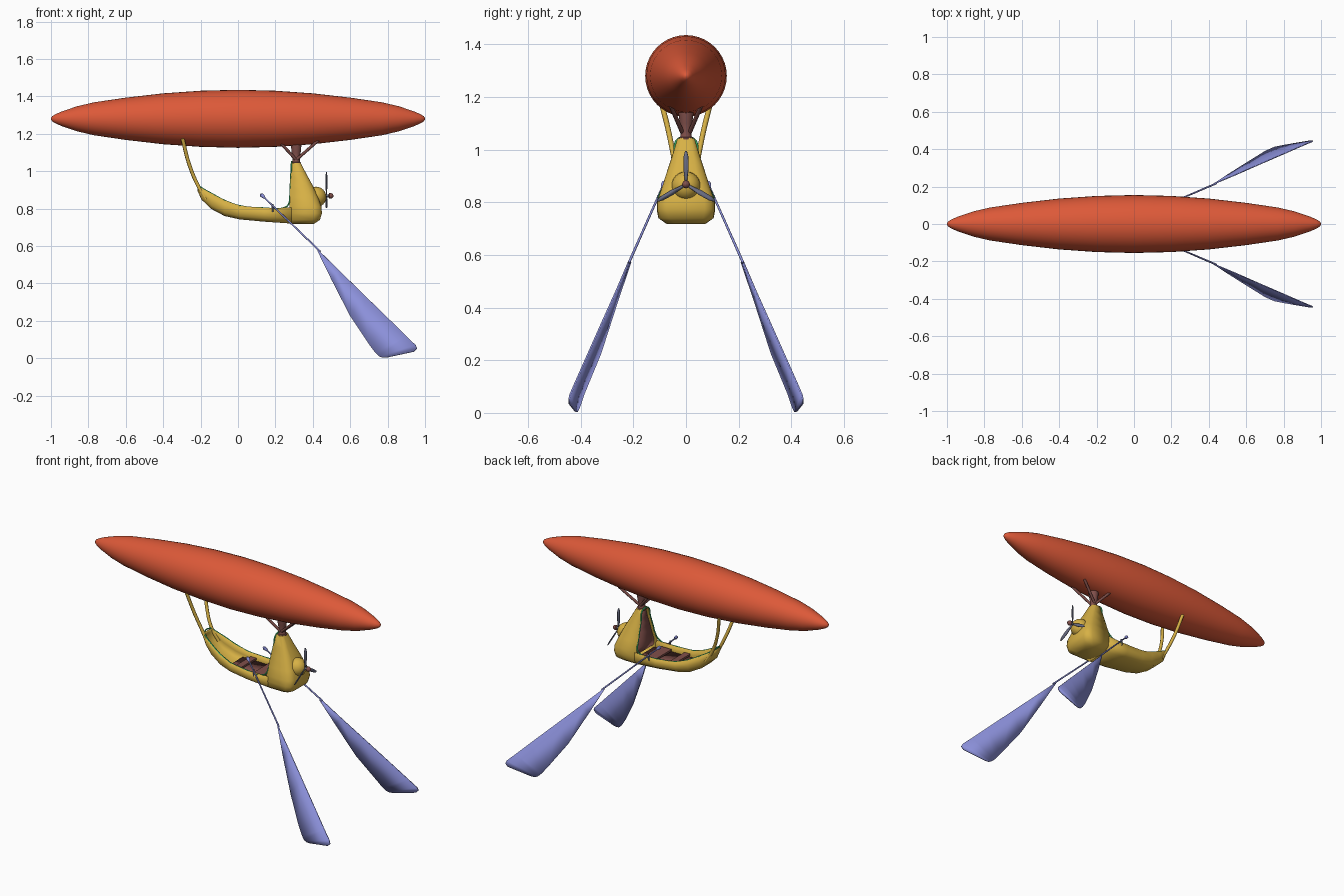
import bpy, bmesh, math
from mathutils import Vector

if "Cube" in bpy.data.objects:
    bpy.data.objects.remove(bpy.data.objects["Cube"])


def mat(name, rgb):
    m = bpy.data.materials.new(name)
    m.diffuse_color = (*rgb, 1)
    m.use_nodes = True
    m.node_tree.nodes["Principled BSDF"].inputs["Base Color"].default_value = m.diffuse_color
    return m


RED = mat("red", (0.72, 0.10, 0.04))
YELLOW = mat("yellow", (0.68, 0.44, 0.06))
BROWN = mat("brown", (0.22, 0.08, 0.07))
BLUE = mat("blue", (0.26, 0.28, 0.70))
GREEN = mat("green", (0.05, 0.50, 0.16))
STEEL = mat("steel", (0.15, 0.16, 0.24))


def finish(name, bm, m, thick=0, angle=40):
    me = bpy.data.meshes.new(name)
    bmesh.ops.recalc_face_normals(bm, faces=bm.faces)
    bm.to_mesh(me)
    bm.free()
    me.materials.append(m)
    ob = bpy.data.objects.new(name, me)
    bpy.context.collection.objects.link(ob)
    bpy.ops.object.select_all(action='DESELECT')
    ob.select_set(True)
    bpy.context.view_layer.objects.active = ob
    bpy.ops.object.shade_smooth_by_angle(angle=math.radians(angle))
    if thick:
        mod = ob.modifiers.new("shell", 'SOLIDIFY')
        mod.thickness = thick
        mod.offset = 0
    return ob


def loft(name, rings, m, closed=True, caps=(True, True), thick=0, angle=40):
    bm = bmesh.new()
    rows = [[bm.verts.new(p) for p in r] for r in rings]
    n = len(rows[0])
    for a, b in zip(rows, rows[1:]):
        for i in range(n if closed else n - 1):
            j = (i + 1) % n
            bm.faces.new((a[i], a[j], b[j], b[i]))
    if caps[0]:
        bm.faces.new(rows[0])
    if caps[1]:
        bm.faces.new(rows[-1])
    return finish(name, bm, m, thick, angle)


def lathe(name, profile, origin, axis, m, n=24):
    # profile: (distance along axis, radius)
    ax = Vector(axis).normalized()
    u = ax.orthogonal().normalized()
    v = ax.cross(u)
    o = Vector(origin)
    rings = [[o + ax * d + (u * math.cos(k * math.tau / n) + v * math.sin(k * math.tau / n)) * r
              for k in range(n)] for d, r in profile]
    return loft(name, rings, m)


def rod(name, a, b, r0, r1, m, n=10):
    d = Vector(b) - Vector(a)
    return lathe(name, [(0, r0), (d.length, r1)], a, d, m, n)


def tube(name, pts, r, m, cyclic=False):
    cu = bpy.data.curves.new(name, 'CURVE')
    cu.dimensions = '3D'
    cu.bevel_depth = r
    cu.bevel_resolution = 2
    cu.use_fill_caps = True
    sp = cu.splines.new('BEZIER')
    sp.bezier_points.add(len(pts) - 1)
    for bp, p in zip(sp.bezier_points, pts):
        bp.co = p
        bp.handle_left_type = bp.handle_right_type = 'AUTO'
    sp.use_cyclic_u = cyclic
    cu.materials.append(m)
    ob = bpy.data.objects.new(name, cu)
    bpy.context.collection.objects.link(ob)


# balloon
half = [(1, 0.004), (0.993, 0.014), (0.975, 0.025), (0.94, 0.04), (0.86, 0.067), (0.77, 0.088),
        (0.6, 0.113), (0.4, 0.136), (0.2, 0.150)]
lathe("balloon", [(-x, r) for x, r in half] + [(0, 0.155)] + half[::-1],
      (0, 0, 1.28), (1, 0, 0), RED, 40)

# boat hull: open U sections (x, rim z, keel z, half width)
stations = [(-0.212, 0.924, 0.895, 0.035), (-0.19, 0.908, 0.85, 0.048), (-0.14, 0.88, 0.802, 0.064),
            (-0.07, 0.843, 0.765, 0.080), (0.01, 0.815, 0.747, 0.092), (0.14, 0.803, 0.735, 0.103),
            (0.285, 0.805, 0.725, 0.105)]
U = [(-1, 1), (-1, 0.5), (-0.96, 0.22), (-0.72, 0), (0, 0), (0.72, 0), (0.96, 0.22), (1, 0.5), (1, 1)]
loft("hull", [[(x, w * a, lo + (hi - lo) * b) for a, b in U] for x, hi, lo, w in stations],
     YELLOW, closed=False, caps=(True, False), thick=0.01, angle=60)

# nose tower, open at the back (z, back x, front x, half width)
levels = [(0.722, 0.28, 0.405, 0.072), (0.742, 0.28, 0.435, 0.101), (0.775, 0.28, 0.445, 0.105),
          (0.81, 0.275, 0.442, 0.103), (0.86, 0.277, 0.424, 0.086), (0.92, 0.28, 0.397, 0.067),
          (0.98, 0.283, 0.364, 0.047), (1.04, 0.286, 0.333, 0.03)]


def tower_ring(z, x0, x1, w):
    c = min(0.035, w * 0.45)
    right = [(x0, w), (x1 - c, w), (x1 - c * 0.3, w - c * 0.3), (x1, w - c)]
    return [(x, y, z) for x, y in right] + [(x, -y, z) for x, y in right[::-1]]


loft("nose_tower", [tower_ring(*l) for l in levels], YELLOW, closed=False, thick=0.008, angle=50)
loft("dashboard", [[(x0 + 0.02, -w + 0.005, z), (x0 + 0.02, w - 0.005, z)]
                   for z, x0, x1, w in levels[2:]], BROWN, closed=False, caps=(False, False), thick=0.006)

# green trim round the opening
rim = [(x, w, hi) for x, hi, lo, w in stations[:-1]] + [(0.24, 0.105, 0.803), (0.268, 0.103, 0.82)]
rim += [(x0, w, z) for z, x0, x1, w in levels[4:]]
tube("rim_trim", rim + [(x, -y, z) for x, y, z in rim[::-1]], 0.004, GREEN, True)

# floor and seat
loft("floor", [[(x, -w + 0.008, z), (x, w - 0.008, z)] for x, w, z in
               ((-0.02, 0.085, 0.775), (0.1, 0.1, 0.765), (0.29, 0.103, 0.76))],
     BROWN, closed=False, caps=(False, False), thick=0.008)
for name, x, d, z in (("seat", 0.20, 0.04, 0.786), ("rear_bench", 0.05, 0.02, 0.792)):
    loft(name, [[(x + a * d, b * 0.085, zz) for a, b in ((-1, -1), (1, -1), (1, 1), (-1, 1))]
                for zz in (z - 0.012, z)], BROWN)

# round engine cover and propeller
lathe("engine_cover", [(-0.055 * math.cos(t * math.pi / 12), max(0.001, 0.055 * math.sin(t * math.pi / 12)))
                       for t in range(13)], (0.417, 0, 0.862), (1, 0, 0), YELLOW)
rod("propeller_shaft", (0.45, 0, 0.868), (0.49, 0, 0.868), 0.008, 0.008, STEEL)
lathe("propeller_hub", [(0, 0.008), (0.004, 0.015), (0.014, 0.015), (0.024, 0.009), (0.027, 0.001)],
      (0.484, 0, 0.868), (1, 0, 0), BROWN, 16)
for k in range(3):
    t = k * math.tau / 3
    rad, tan = Vector((0, math.sin(t), math.cos(t))), Vector((0.35, math.cos(t), -math.sin(t))).normalized()
    c = Vector((0.473, 0, 0.868))
    loft("propeller_blade", [[c + rad * r + tan * (s * w) for s in (-1, 1)] for r, w in
                             ((0, 0.004), (0.03, 0.006), (0.06, 0.010), (0.105, 0.009), (0.127, 0.003))],
         STEEL, closed=False, caps=(False, False), thick=0.004)

# pylon under the balloon
lathe("pylon", [(0, 0.028), (0.01, 0.028), (0.013, 0.023), (0.035, 0.019), (0.065, 0.025), (0.11, 0.03)],
      (0.311, 0, 1.035), (0, 0, 1), BROWN, 12)

for s, side in ((1, "left"), (-1, "right")):
    # pylon braces and tail struts
    for x, end in ((0.215, "rear"), (0.43, "front")):
        rod(f"{end}_brace_{side}", (0.311, s * 0.012, 1.06), (x, s * 0.057, 1.165), 0.008, 0.008, BROWN)
    tube(f"tail_strut_{side}", [(-0.17, s * 0.05, 0.85), (-0.215, s * 0.042, 0.925),
                                (-0.262, s * 0.06, 1.04), (-0.297, s * 0.092, 1.175)], 0.010, YELLOW)
    # oar shaft, grip and lock
    grip, neck = Vector((0.131, s * 0.085, 0.868)), Vector((0.44, s * 0.217, 0.57))
    d = (neck - grip).normalized()
    rod(f"oar_shaft_{side}", grip, neck, 0.004, 0.005, BLUE)
    lathe(f"oar_grip_{side}", [(-0.016, 0.003), (-0.008, 0.010), (0.004, 0.010), (0.02, 0.004)],
          grip, d, BLUE, 12)
    rod(f"oar_lock_{side}", (0.185, s * 0.106, 0.782), (0.185, s * 0.106, 0.825), 0.005, 0.005, STEEL)
    # oar blade: straight upper edge against curved lower edge
    up = [(0.43, 0.216, 0.578), (0.54, 0.262, 0.47), (0.67, 0.319, 0.343), (0.82, 0.384, 0.197),
          (0.90, 0.419, 0.118), (0.95, 0.440, 0.07), (0.957, 0.444, 0.052), (0.94, 0.444, 0.035)]
    low = [(0.425, 0.210, 0.574), (0.50, 0.262, 0.42), (0.60, 0.325, 0.225), (0.70, 0.387, 0.075),
           (0.735, 0.403, 0.028), (0.755, 0.411, 0.009), (0.775, 0.415, 0.003), (0.80, 0.420, 0.005)]
    loft(f"oar_blade_{side}", [[(a[0], s * a[1], a[2]), (b[0], s * b[1], b[2])] for a, b in zip(up, low)],
         BLUE, closed=False, caps=(False, False), thick=0.006)
